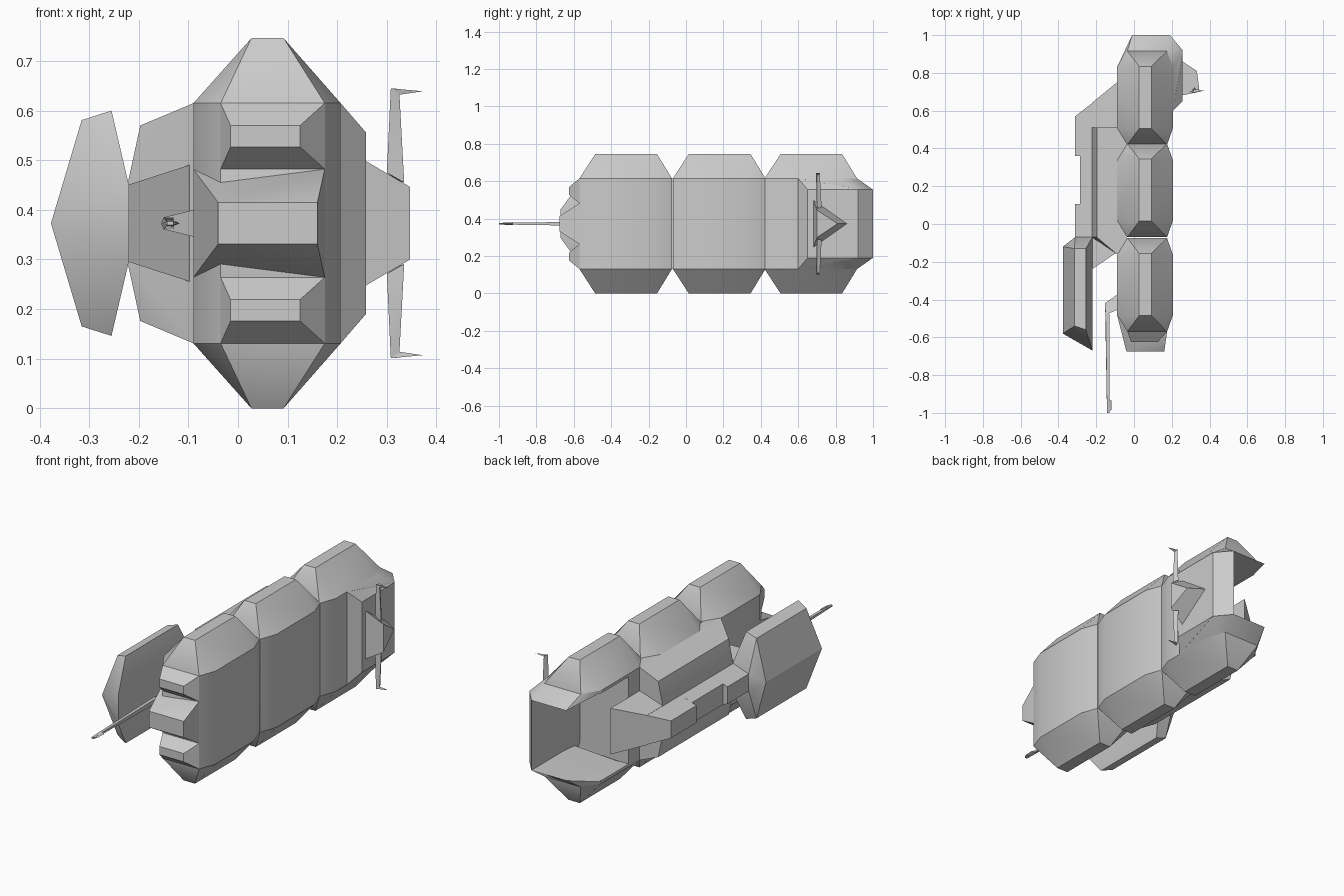
import bpy, bmesh, math

if "Cube" in bpy.data.objects:
    bpy.data.objects.remove(bpy.data.objects["Cube"])

C = 0.373  # height of the mirror plane


def hull(name, pts, angle=35):
    """Convex solid around points, flat regions merged, soft edges below angle."""
    bm = bmesh.new()
    for p in pts:
        bm.verts.new(p)
    bmesh.ops.remove_doubles(bm, verts=bm.verts, dist=1e-5)
    res = bmesh.ops.convex_hull(bm, input=bm.verts)
    junk = {g for g in res["geom_interior"] + res["geom_unused"]
            if isinstance(g, bmesh.types.BMVert)}
    bmesh.ops.delete(bm, geom=list(junk), context='VERTS')
    bmesh.ops.dissolve_limit(bm, angle_limit=math.radians(1.5),
                             verts=bm.verts, edges=bm.edges)
    bmesh.ops.recalc_face_normals(bm, faces=bm.faces)
    me = bpy.data.meshes.new(name)
    bm.to_mesh(me)
    bm.free()
    ob = bpy.data.objects.new(name, me)
    bpy.context.collection.objects.link(ob)
    bpy.ops.object.select_all(action='DESELECT')
    ob.select_set(True)
    bpy.context.view_layer.objects.active = ob
    bpy.ops.object.shade_smooth_by_angle(angle=math.radians(angle))
    return ob


def slab(name, prof, angle=35):
    """Solid symmetric about z=C from (x, y, half height)."""
    return hull(name, [(x, y, C + s * h) for x, y, h in prof for s in (1, -1)], angle)


def pair(name, pts):
    """Upper part and its copy mirrored about z=C."""
    hull("upper_" + name, pts)
    hull("lower_" + name, [(x, y, 2 * C - z) for x, y, z in pts])


def octagon(y):
    return [(-.035, y), (.175, y), (.207, y + .09), (.207, y + .405),
            (.175, y + .495), (-.035, y + .495), (-.09, y + .405), (-.09, y + .09)]


def ridge(y):
    return [(x, y + d) for x in (.027, .092) for d in (.085, .415)]


# Front and middle hull segments
for name, y in (("front_hull", -.57), ("middle_hull", -.07)):
    slab(name, [(*p, .242) for p in octagon(y)] + [(*p, .373) for p in ridge(y)])

# Rear segment: solid bulkhead, two lobes, flared shoulders, open bay between
slab("rear_bulkhead", [(x, y, .242) for x, y in octagon(.42)[:3] + octagon(.42)[7:]
                       + [(.207, .6), (-.09, .6)]])
pair("rear_lobe", [(*p, z) for p in octagon(.42) for z in (.6, .615)]
     + [(*p, .745) for p in ridge(.42)])
pair("rear_shoulder", [(x, y, .615) for x, y in
                       [(.207, .6), (.207, .825), (.175, .915), (-.035, .915),
                        (-.09, .825), (-.09, .6)]]
     + [(.258, .65, .555), (.258, .92, .555), (.19, 1, .555), (-.01, 1, .555),
        (-.035, .92, .595), (-.09, .83, .605), (-.09, .6, .605)])
slab("rear_side_wall", [(.207, .6, .242), (.258, .65, .183), (.258, .92, .183),
                        (.19, 1, .183), (.19, .6, .183)])

# Nose blocks
pair("nose_block", [(x, -.57, z) for x in (-.035, .175) for z in (.482, .615)]
     + [(x, -.625, z) for x in (-.015, .125) for z in (.527, .57)])
slab("nose_center", [(-.09, -.48, .109), (.175, -.56, .109),
                     (.175, -.57, .109), (-.04, -.675, .042), (.16, -.675, .042)])

# Side saddle and tapered arm
slab("side_saddle", [(-.04, .51, .242), (-.04, -.16, .242), (-.09, .51, .242),
                     (-.09, -.16, .242), (-.197, .51, .197), (-.197, -.07, .197),
                     (-.223, .51, .077), (-.223, -.07, .077)], 20)
slab("side_arm", [(-.09, .75, .12), (-.223, .641, .077),
                  (-.223, -.24, .077), (-.09, -.15, .12)], 20)
for name, x, h, y0, y1, yi in (("rear_arm_beam", -.312, .045, .57, .36, .641),
                               ("middle_arm_beam", -.287, .054, .36, .105, .36),
                               ("front_arm_beam", -.312, .045, .105, -.07, .105)):
    slab(name, [(x, y0, h), (x, y1, h), (-.22, yi, .077), (-.22, y1, .077)], 20)

# Outrigger pod
slab("outrigger_pod", [(-.22, -.07, .077), (-.312, -.07, .045), (-.255, -.13, .227),
                       (-.255, -.56, .227), (-.315, -.13, .208), (-.315, -.54, .208),
                       (-.377, -.12, 0), (-.377, -.58, 0), (-.22, -.67, .077)], 30)

# Forward probe
slab("probe_mount", [(-.09, -.375, .006), (-.09, -.455, .027), (-.155, -.42, 0),
                     (-.15, -.48, .012), (-.13, -.47, .012)], 20)
slab("probe_rod", [(-.153, -.42, 0), (-.15, -.48, .012), (-.13, -.48, .012),
                   (-.143, -1, .004), (-.13, -1, .004)], 20)
slab("probe_tip", [(-.135, -.925, .008), (-.118, -.935, 0),
                   (-.12, -.985, 0), (-.135, -1, .004)], 20)

# Right fin with twin hooked antennas
slab("antenna_fin", [(.25, .68, .13), (.25, .865, 0),
                     (.347, .70, .073), (.333, .81, 0)], 20)
pair("antenna", [(.30, .70, .475), (.335, .70, .455), (.32, .725, .46),
                 (.308, .695, .645), (.325, .70, .64), (.318, .715, .645)])
pair("antenna_hook", [(.308, .695, .645), (.325, .70, .632),
                      (.318, .715, .64), (.372, .705, .639)])
